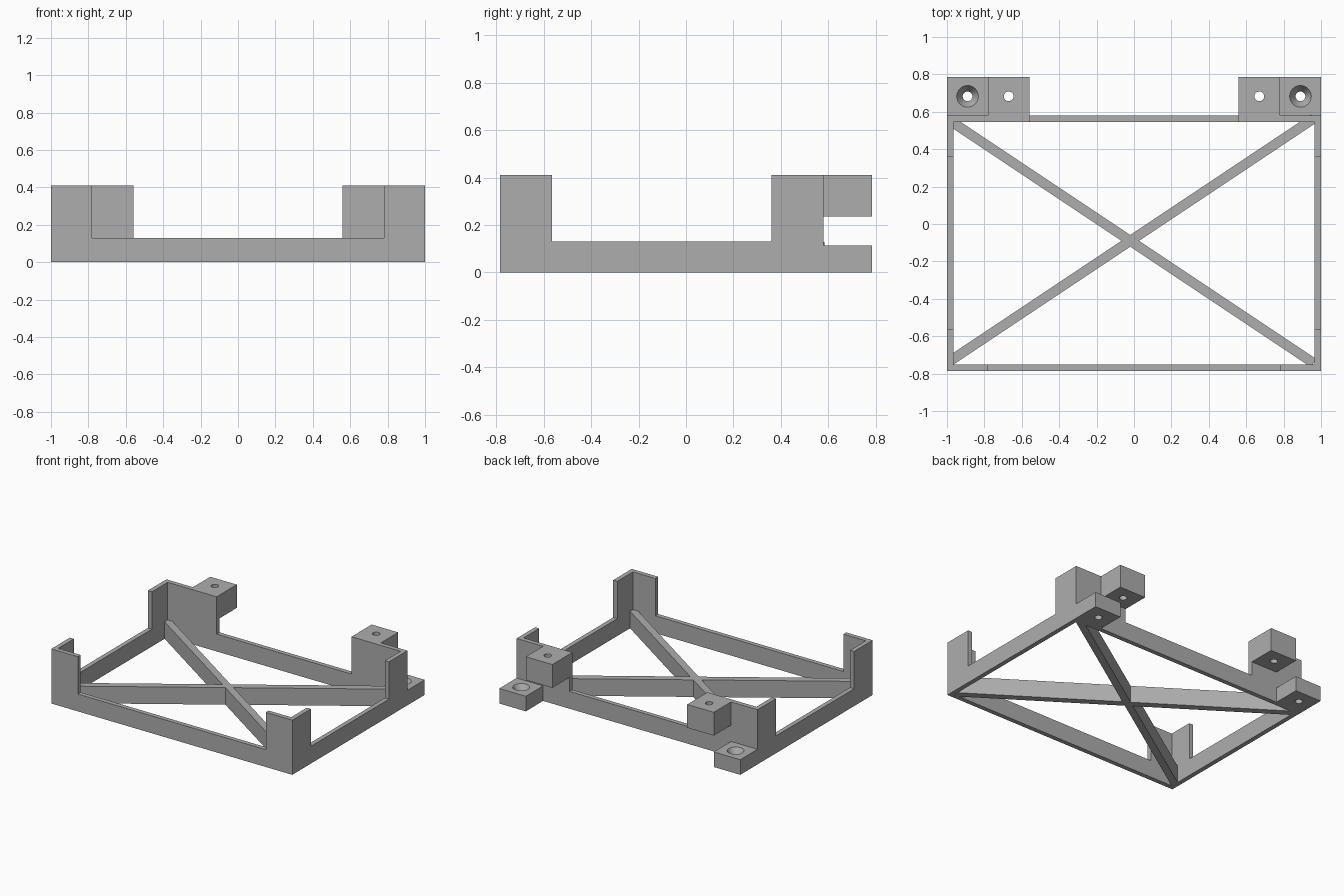
import bpy
import bmesh
from math import atan2, cos, pi, sin
from mathutils import Matrix, Vector

cube = bpy.data.objects.get("Cube")
if cube:
    bpy.data.objects.remove(cube, do_unlink=True)

grey = bpy.data.materials.new("plain_grey")
grey.use_nodes = True
grey.diffuse_color = (0.42, 0.42, 0.42, 1)
grey.node_tree.nodes["Principled BSDF"].inputs["Base Color"].default_value = grey.diffuse_color

FRONT, BACK, TAB = -0.785, 0.58, 0.785
WALL, RAIL, TOP = 0.034, 0.13, 0.41
POST, WIDE = 0.22, 0.44


def finish(name, bm):
    bmesh.ops.recalc_face_normals(bm, faces=bm.faces)
    mesh = bpy.data.meshes.new(name)
    bm.to_mesh(mesh)
    bm.free()
    mesh.materials.append(grey)
    obj = bpy.data.objects.new(name, mesh)
    bpy.context.collection.objects.link(obj)
    return obj


def extrude(name, points, offset):
    """Close a 3D outline into a face and extrude it by offset."""
    bm = bmesh.new()
    face = bm.faces.new([bm.verts.new(p) for p in points])
    out = bmesh.ops.extrude_face_region(bm, geom=[face])
    moved = [g for g in out["geom"] if isinstance(g, bmesh.types.BMVert)]
    bmesh.ops.translate(bm, verts=moved, vec=offset)
    return finish(name, bm)


def wall_outline(a, b, post_a, post_b):
    """Low rail with a raised post at each end."""
    return [(a, 0), (b, 0), (b, TOP), (b - post_b, TOP), (b - post_b, RAIL),
            (a + post_a, RAIL), (a + post_a, TOP), (a, TOP)]


def lathe(name, profile, x, y, steps=32):
    """Closed turned solid about a vertical axis."""
    bm = bmesh.new()
    verts = [bm.verts.new((r, 0, z)) for r, z in profile]
    edges = [bm.edges.new(pair) for pair in zip(verts, verts[1:])]
    bmesh.ops.spin(bm, geom=verts + edges, cent=(0, 0, 0), axis=(0, 0, 1),
                   angle=2 * pi, steps=steps)
    bmesh.ops.remove_doubles(bm, verts=bm.verts, dist=1e-5)
    bmesh.ops.translate(bm, verts=bm.verts, vec=(x, y, 0))
    return finish(name, bm)


def drilled_tab(name, x, z0, z1, profile):
    """Mounting block behind the back wall with a turned hole."""
    half = POST / 2
    outline = [(x - half, BACK, z0), (x + half, BACK, z0),
               (x + half, TAB, z0), (x - half, TAB, z0)]
    tab = extrude(name, outline, (0, 0, z1 - z0))
    cutter = lathe(name + "_cutter", profile, x, (BACK + TAB) / 2)
    cutter.hide_render = True
    mod = tab.modifiers.new("hole", "BOOLEAN")
    mod.operation, mod.solver, mod.object = "DIFFERENCE", "EXACT", cutter
    graph = bpy.context.evaluated_depsgraph_get()
    mesh = bpy.data.meshes.new_from_object(tab.evaluated_get(graph))
    tab.modifiers.clear()
    tab.data = mesh
    bpy.data.objects.remove(cutter, do_unlink=True)
    bpy.ops.object.select_all(action="DESELECT")
    tab.select_set(True)
    bpy.context.view_layer.objects.active = tab
    bpy.ops.object.shade_smooth_by_angle(angle=0.5)


# Front and back walls
extrude("front_wall", [(x, FRONT, z) for x, z in wall_outline(-1, 1, POST, POST)], (0, WALL, 0))
extrude("back_wall", [(x, BACK - WALL, z) for x, z in wall_outline(-1, 1, WIDE, WIDE)], (0, WALL, 0))

# Side walls fit between them
side = wall_outline(FRONT + WALL, BACK - WALL, POST - WALL, POST - WALL)
for label, x in (("left", 1 - WALL), ("right", -1)):
    extrude(label + "_wall", [(x, y, z) for y, z in side], (WALL, 0, 0))

# Diagonal cross brace as one outline
half_width = 0.026
centre = Vector((-0.02, -0.09))
slope = atan2(0.667, 1)
angles = [slope, pi - slope, pi + slope, 2 * pi - slope]
outline = []
for i, a in enumerate(angles):
    along = Vector((cos(a), sin(a)))
    across = Vector((-sin(a), cos(a))) * half_width
    length = (0.98 if along.x > 0 else 0.96) / cos(slope)
    tip = centre + along * length
    following = angles[(i + 1) % 4] + (2 * pi if i == 3 else 0)
    middle, spread = (a + following) / 2, (following - a) / 2
    notch = centre + Vector((cos(middle), sin(middle))) * half_width / sin(spread)
    outline += [tip - across, tip + across, notch]
extrude("cross_brace", [(p.x, p.y, 0) for p in outline], (0, 0, RAIL - 0.002))

# Lower countersunk tabs and upper plain tabs
hole, sink, low = 0.026, 0.058, 0.113
countersunk = [(0, -0.1), (hole, -0.1), (hole, 0.06), (sink, low), (sink, 0.2), (0, 0.2)]
plain = [(0, 0.1), (hole, 0.1), (hole, 0.6), (0, 0.6)]
for label, s in (("left", 1), ("right", -1)):
    drilled_tab(label + "_lower_tab", s * (1 - POST / 2), 0, low, countersunk)
    drilled_tab(label + "_upper_tab", s * (1 - POST * 1.5), 0.235, TOP, plain)
